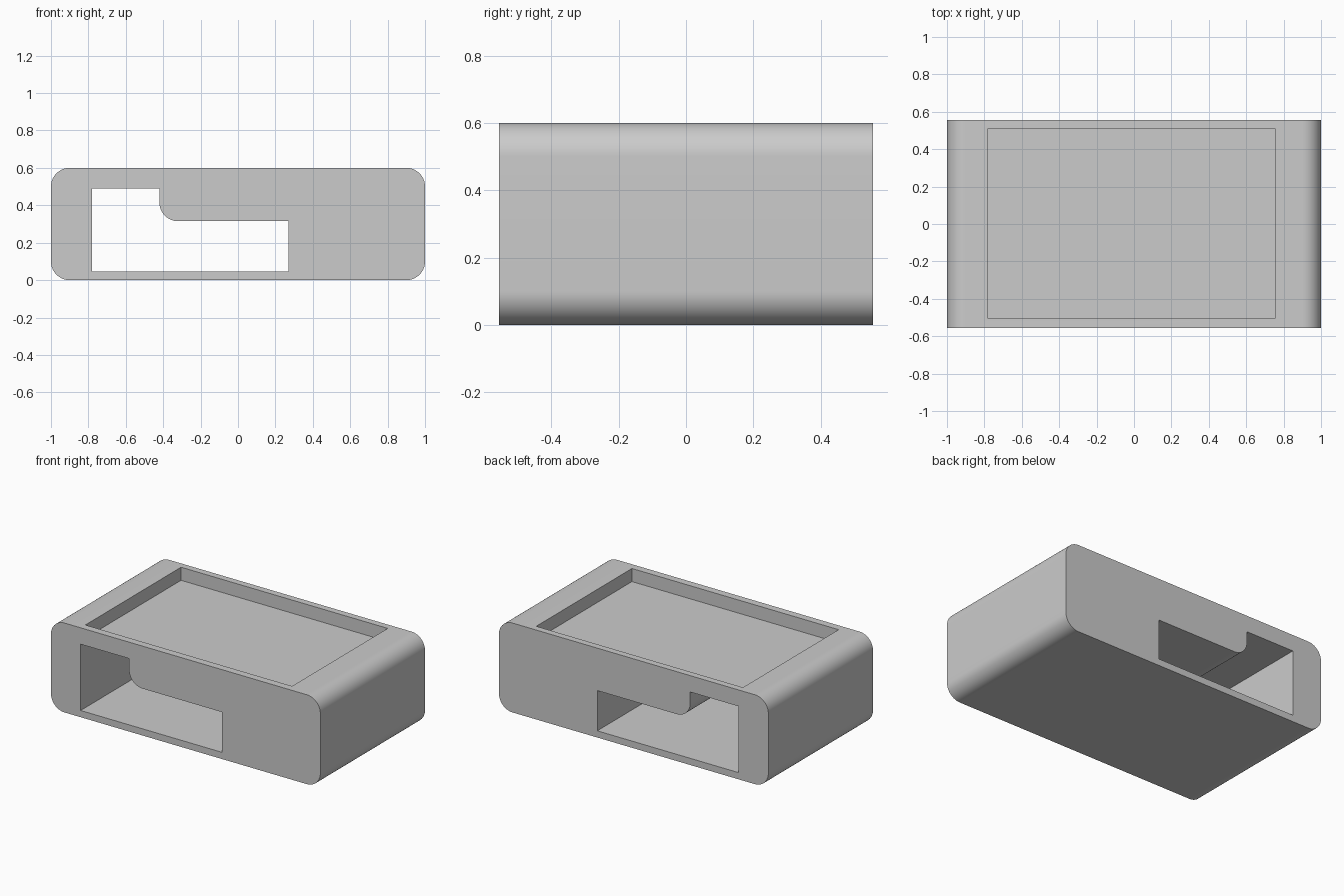
import bpy, bmesh, math
from mathutils import Vector

default = bpy.data.objects.get("Cube")
if default:
    bpy.data.objects.remove(default, do_unlink=True)

grey = bpy.data.materials.new("light grey")
grey.use_nodes = True
grey.diffuse_color = (0.6, 0.6, 0.6, 1)
grey.node_tree.nodes["Principled BSDF"].inputs["Base Color"].default_value = (0.6, 0.6, 0.6, 1)

WIDTH, DEPTH, HEIGHT, RADIUS = 2.0, 1.11, 0.6, 0.1


def arc(cx, cz, radius, start, end, steps=16):
    """Points of an arc in the xz plane, angles in degrees."""
    angles = [math.radians(start + (end - start) * i / steps) for i in range(steps + 1)]
    return [(cx + radius * math.cos(a), cz + radius * math.sin(a)) for a in angles]


def extrude_profile(name, points, y0, y1):
    """Solid made by sweeping an xz profile from y0 to y1."""
    bm = bmesh.new()
    face = bm.faces.new([bm.verts.new((x, y0, z)) for x, z in points])
    swept = bmesh.ops.extrude_face_region(bm, geom=[face], use_keep_orig=True)
    moved = [v for v in swept["geom"] if isinstance(v, bmesh.types.BMVert)]
    bmesh.ops.translate(bm, verts=moved, vec=Vector((0, y1 - y0, 0)))
    bmesh.ops.recalc_face_normals(bm, faces=bm.faces)
    mesh = bpy.data.meshes.new(name)
    bm.to_mesh(mesh)
    bm.free()
    mesh.materials.append(grey)
    obj = bpy.data.objects.new(name, mesh)
    bpy.context.collection.objects.link(obj)
    return obj


def cut(target, cutter):
    """Subtract the cutter and remove it."""
    bpy.context.view_layer.objects.active = target
    mod = target.modifiers.new("cut", "BOOLEAN")
    mod.operation = "DIFFERENCE"
    mod.solver = "EXACT"
    mod.object = cutter
    bpy.ops.object.modifier_apply(modifier=mod.name)
    bpy.data.objects.remove(cutter, do_unlink=True)


# Body: block with its four long edges rounded
x, low, high = WIDTH / 2 - RADIUS, RADIUS, HEIGHT - RADIUS
outline = []
for cx, cz, start in ((x, low, -90), (x, high, 0), (-x, high, 90), (-x, low, 180)):
    outline += arc(cx, cz, RADIUS, start, start + 90)
body = extrude_profile("body", outline, -DEPTH / 2, DEPTH / 2)

# Stepped tunnel running front to back, with a rounded inner step
tunnel = [(-0.78, 0.045), (0.27, 0.045), (0.27, 0.315)]
tunnel += arc(-0.32, 0.415, 0.1, 270, 180) + [(-0.42, 0.49), (-0.78, 0.49)]
cut(body, extrude_profile("tunnel_cutter", tunnel, -1, 1))

# Shallow rectangular tray in the top
tray = [(-0.78, 0.512), (0.755, 0.512), (0.755, 1), (-0.78, 1)]
cut(body, extrude_profile("tray_cutter", tray, -0.505, 0.51))

# Smooth the rounded edges only
bpy.ops.object.select_all(action="DESELECT")
body.select_set(True)
bpy.context.view_layer.objects.active = body
bpy.ops.object.shade_smooth_by_angle(angle=math.radians(30))
